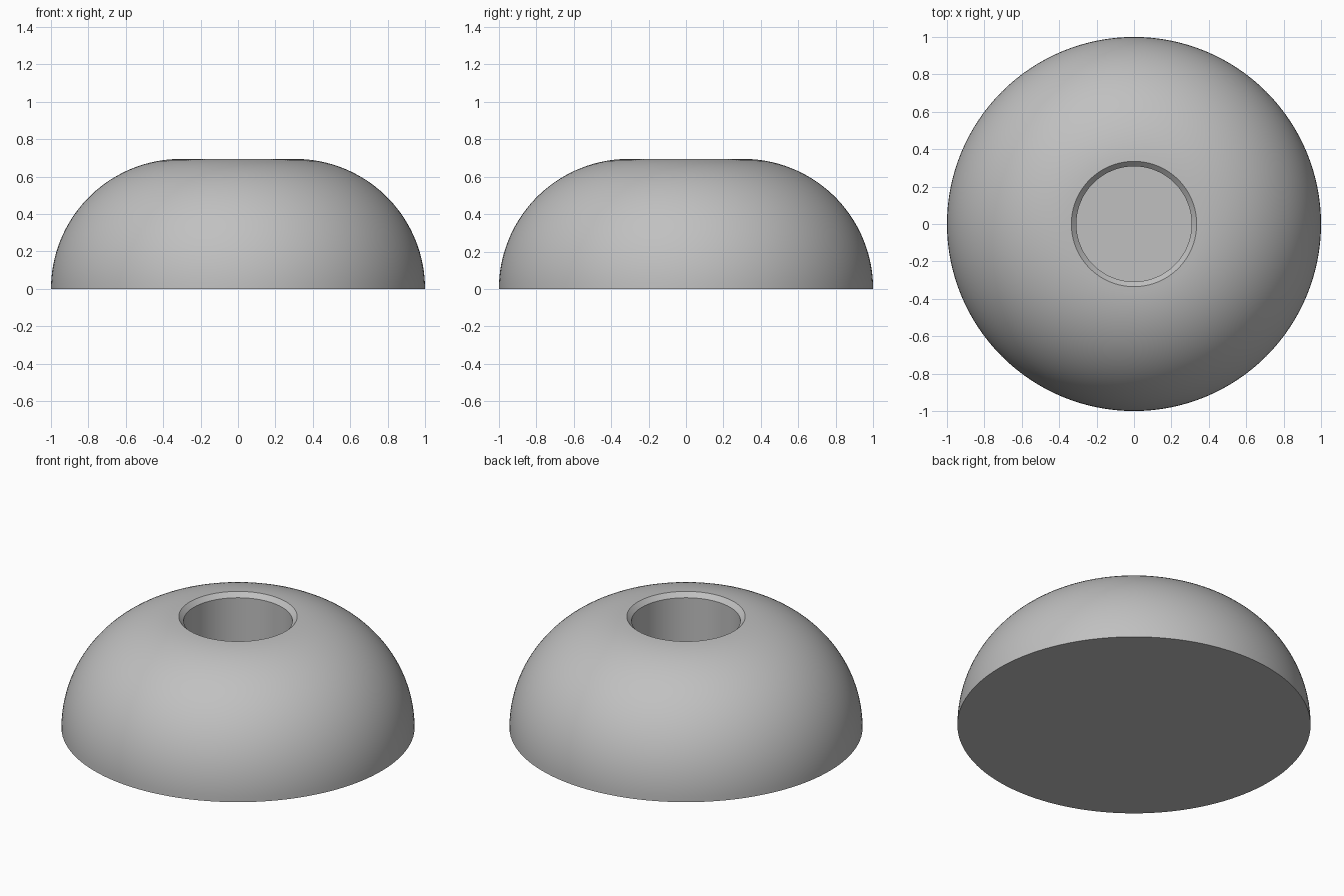
import bpy, bmesh
from math import cos, sin, pi, acos, radians

cube = bpy.data.objects.get("Cube")
if cube:
    bpy.data.objects.remove(cube, do_unlink=True)

SEGMENTS = 128
ARC_RADIUS = 0.695      # rounded shoulder
ARC_CENTRE = 1 - ARC_RADIUS
RIM_RADIUS = 0.335      # outer edge of the chamfer
HOLE_RADIUS = 0.308
HOLE_FLOOR = 0.2
ARC_STEPS = 32

grey = bpy.data.materials.new("plain grey")
grey.use_nodes = True
colour = (0.53, 0.53, 0.53, 1)
grey.diffuse_color = colour
grey.node_tree.nodes["Principled BSDF"].inputs["Base Color"].default_value = colour

# Half profile: base centre, rounded shoulder, chamfer, blind hole
end = acos((RIM_RADIUS - ARC_CENTRE) / ARC_RADIUS)
shoulder = [(ARC_CENTRE + ARC_RADIUS * cos(end * i / ARC_STEPS),
             ARC_RADIUS * sin(end * i / ARC_STEPS)) for i in range(ARC_STEPS + 1)]
rim_height = shoulder[-1][1]
hole = [(HOLE_RADIUS, rim_height - (RIM_RADIUS - HOLE_RADIUS)),
        (HOLE_RADIUS, HOLE_FLOOR)]

# Revolve the profile ring by ring, then close the base and the hole floor
bm = bmesh.new()
rings = [[bm.verts.new((r * cos(2 * pi * k / SEGMENTS), r * sin(2 * pi * k / SEGMENTS), z))
          for k in range(SEGMENTS)] for r, z in shoulder + hole]
for low, high in zip(rings, rings[1:]):
    for k in range(SEGMENTS):
        n = (k + 1) % SEGMENTS
        bm.faces.new((low[k], low[n], high[n], high[k]))
bm.faces.new(rings[0][::-1])
bm.faces.new(rings[-1])
mesh = bpy.data.meshes.new("domed_body")
bm.to_mesh(mesh)
bm.free()

body = bpy.data.objects.new("domed_body", mesh)
bpy.context.collection.objects.link(body)
mesh.materials.append(grey)
bpy.ops.object.select_all(action="DESELECT")
body.select_set(True)
bpy.context.view_layer.objects.active = body
bpy.ops.object.shade_smooth_by_angle(angle=radians(30))
